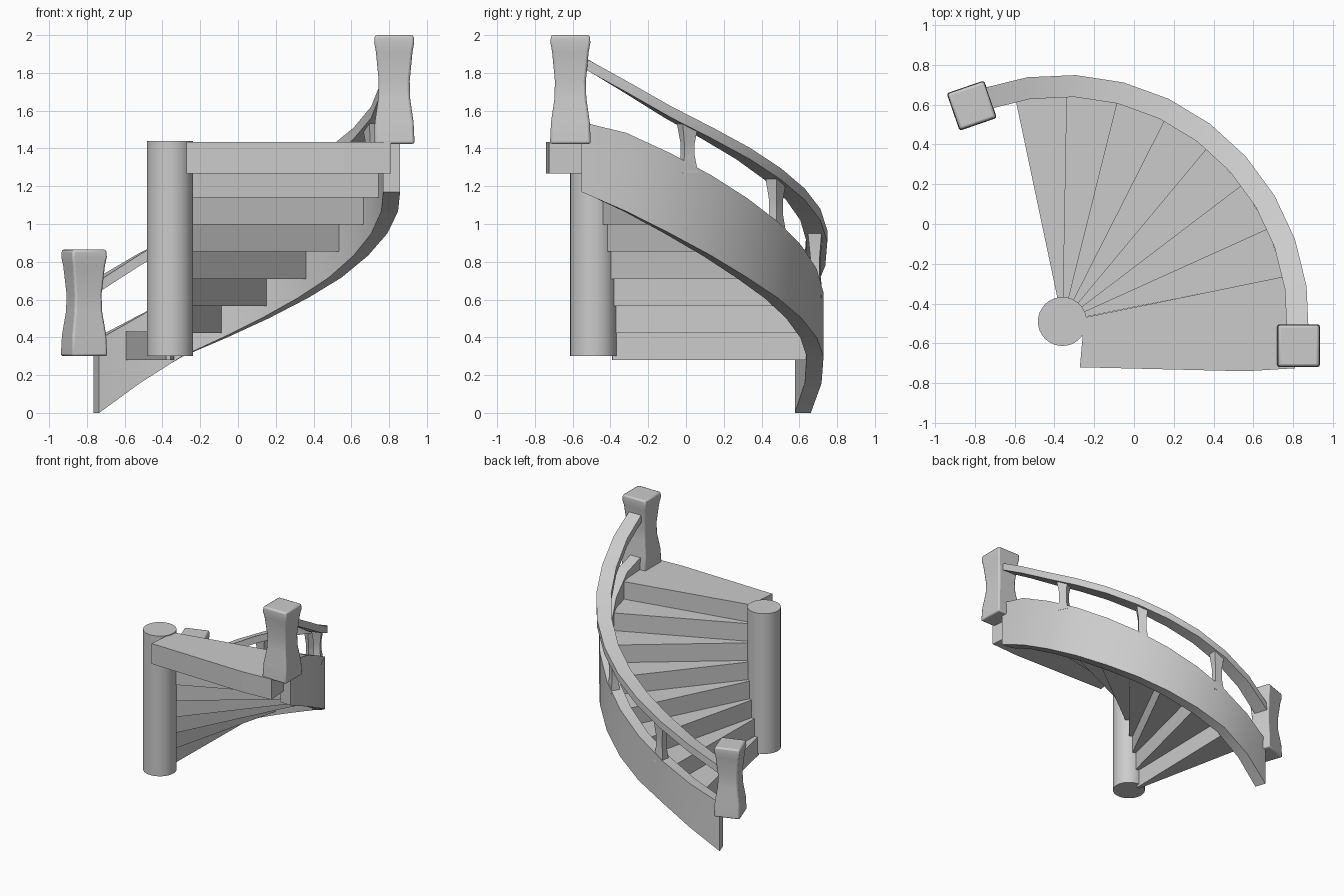
import bpy, bmesh
from math import sin, cos, radians, pi
from mathutils import Matrix, Vector

if "Cube" in bpy.data.objects:
    bpy.data.objects.remove(bpy.data.objects["Cube"])

CX, CY = -0.36, -0.49          # axis of the stair


def polar(r, deg, z):
    a = radians(deg)
    return (CX + r * cos(a), CY + r * sin(a), z)


def interp(table, a):
    for (a0, z0), (a1, z1) in zip(table, table[1:]):
        if a <= a1:
            return z0 + (z1 - z0) * (a - a0) / (a1 - a0)
    return table[-1][1]


def loft(name, rings, smooth=30, bevel=0):
    """Skin a list of equal-sized vertex rings and cap both ends."""
    bm = bmesh.new()
    vs = [[bm.verts.new(p) for p in ring] for ring in rings]
    n = len(rings[0])
    for a, b in zip(vs, vs[1:]):
        for i in range(n):
            j = (i + 1) % n
            bm.faces.new((a[i], a[j], b[j], b[i]))
    bm.faces.new(vs[0][::-1])
    bm.faces.new(vs[-1])
    bmesh.ops.recalc_face_normals(bm, faces=bm.faces[:])
    me = bpy.data.meshes.new(name)
    bm.to_mesh(me)
    bm.free()
    ob = bpy.data.objects.new(name, me)
    bpy.context.collection.objects.link(ob)
    if bevel:
        mod = ob.modifiers.new("soft_edges", 'BEVEL')
        mod.width, mod.segments = bevel, 2
    if smooth:
        bpy.ops.object.select_all(action='DESELECT')
        ob.select_set(True)
        bpy.context.view_layer.objects.active = ob
        bpy.ops.object.shade_smooth_by_angle(angle=radians(smooth))
    return ob


def prism(name, outline, z0, z1):
    return loft(name, [[(x, y, z) for x, y in outline] for z in (z0, z1)], 0)


def post(name, center, turn, levels, bevel=0):
    """Square post from (half width x, half width y, height) levels."""
    rot = Matrix.Rotation(radians(turn), 3, 'Z')
    rings = [[rot @ Vector((sx * hx, sy * hy, 0)) + Vector((center[0], center[1], z))
              for sx, sy in ((-1, -1), (1, -1), (1, 1), (-1, 1))]
             for hx, hy, z in levels]
    return loft(name, rings, 30, bevel)


# central column
circle = [(CX + 0.123 * cos(i * pi / 16), CY + 0.123 * sin(i * pi / 16)) for i in range(32)]
loft("column", [[(x, y, z) for x, y in circle] for z in (0.30, 1.44)])

# wedge treads climbing clockwise
STEP, RISE = 12.93, 0.1433
for i in range(7):
    a0 = 101.9 - i * STEP
    a1 = a0 - STEP
    top = 0.432 + i * RISE
    outline = [polar(r, a, 0)[:2] for r, a in ((0.1, a0), (1.135, a0), (1.135, a1), (0.1, a1))]
    prism(f"tread_{i + 1}", outline, top - 0.152, top)

# top landing
prism("landing", [(-0.25, -0.47), (0.75, -0.265), (0.79, -0.5), (0.81, -0.725),
                  (0.56, -0.74), (-0.272, -0.72)], 1.268, 1.434)

# curved outer stringer and handrail share one sweep
BOTTOM = [(-3, 1.17), (0, 1.165), (5, 1.10), (43.5, 0.70), (70, 0.45), (90, 0.27), (109.4, 0.0)]
TOP = [(-3, 1.54), (0, 1.54), (10, 1.47), (26, 1.31), (48, 1.07), (95.6, 0.54), (109.4, 0.39)]
RAIL = [(-3, 1.89), (23, 1.58), (35, 1.47), (48.5, 1.34), (82, 1.02), (95.6, 0.87), (109.4, 0.70)]


def sweep(name, r0, r1, low, high):
    rings = []
    for k in range(11):
        a = -3 + k * 11.24
        z0, z1 = low(a), high(a)
        rings.append([polar(r0, a, z0), polar(r1, a, z0), polar(r1, a, z1), polar(r0, a, z1)])
    return loft(name, rings)


sweep("stringer", 1.13, 1.22, lambda a: interp(BOTTOM, a), lambda a: interp(TOP, a))
sweep("handrail", 1.13, 1.24, lambda a: interp(RAIL, a) - 0.06, lambda a: interp(RAIL, a))

# flared balusters
for i, a in enumerate((25, 55, 85)):
    z0, z1 = interp(TOP, a) - 0.05, interp(RAIL, a) - 0.03
    prof = ((0.045, 0), (0.03, 0.35), (0.03, 0.6), (0.046, 1))
    post(f"baluster_{i + 1}", polar(1.18, a, 0), a,
         [(w * 0.8, w, z0 + (z1 - z0) * t) for w, t in prof])

# hourglass newel posts
SHAPE = ((1.0, 0), (0.95, 0.2), (0.78, 0.42), (0.76, 0.58), (0.9, 0.85), (0.98, 0.93), (0.95, 1.0))
for name, c, turn, w, z0, z1 in (("lower_newel", (-0.815, 0.595), 19, 0.1, 0.30, 0.865),
                                 ("upper_newel", (0.827, -0.612), 0, 0.108, 1.424, 2.0)):
    post(name, c, turn, [(w * s, w * s, z0 + (z1 - z0) * t) for s, t in SHAPE], 0.012)
